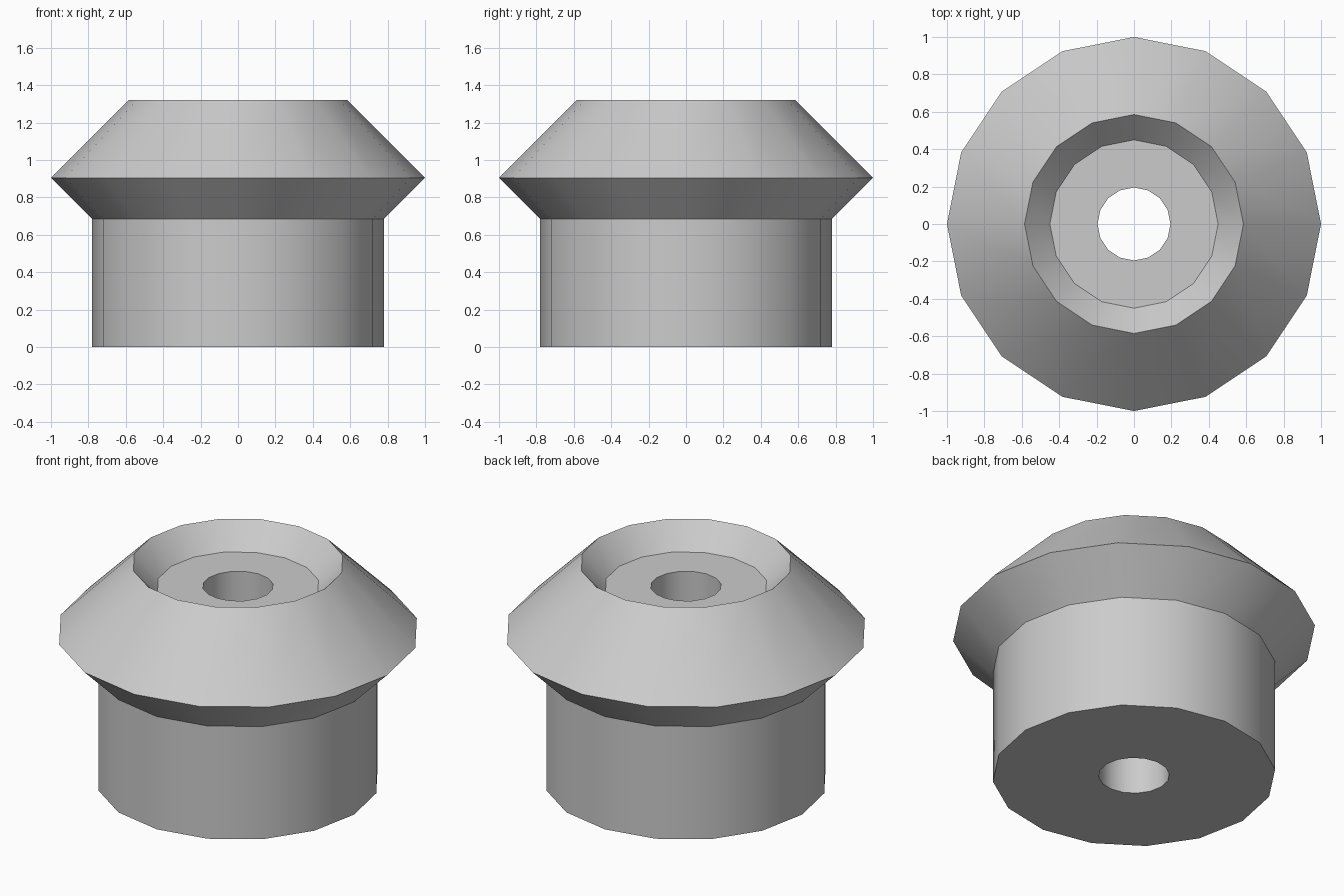
import bpy
import bmesh
from math import cos, sin, pi, radians

cube = bpy.data.objects.get("Cube")
if cube:
    bpy.data.objects.remove(cube, do_unlink=True)

SIDES = 16

# Plain grey material
grey = bpy.data.materials.new("light_grey")
grey.use_nodes = True
colour = (0.6, 0.6, 0.6, 1)
grey.diffuse_color = colour
grey.node_tree.nodes["Principled BSDF"].inputs["Base Color"].default_value = colour


def lathe(name, profile):
    """Revolve a closed (radius, height) outline around the z axis."""
    bm = bmesh.new()
    rings = []
    for radius, height in profile:
        ring = []
        for i in range(SIDES):
            a = 2 * pi * i / SIDES
            ring.append(bm.verts.new((radius * cos(a), radius * sin(a), height)))
        rings.append(ring)
    for k, low in enumerate(rings):
        high = rings[(k + 1) % len(rings)]
        for i in range(SIDES):
            j = (i + 1) % SIDES
            bm.faces.new((low[i], low[j], high[j], high[i]))
    bmesh.ops.recalc_face_normals(bm, faces=bm.faces)
    mesh = bpy.data.meshes.new(name)
    bm.to_mesh(mesh)
    bm.free()
    mesh.materials.append(grey)
    obj = bpy.data.objects.new(name, mesh)
    bpy.context.collection.objects.link(obj)
    bpy.ops.object.select_all(action="DESELECT")
    obj.select_set(True)
    bpy.context.view_layer.objects.active = obj
    bpy.ops.object.shade_smooth_by_angle(angle=radians(30))
    return obj


# Collar: bore, base, barrel, flared rim, then the countersunk recess
lathe("flanged_collar", [
    (0.195, 0),
    (0.78, 0),
    (0.78, 0.685),
    (1, 0.905),
    (0.585, 1.32),
    (0.45, 1.18),
    (0.195, 1.18),
])
